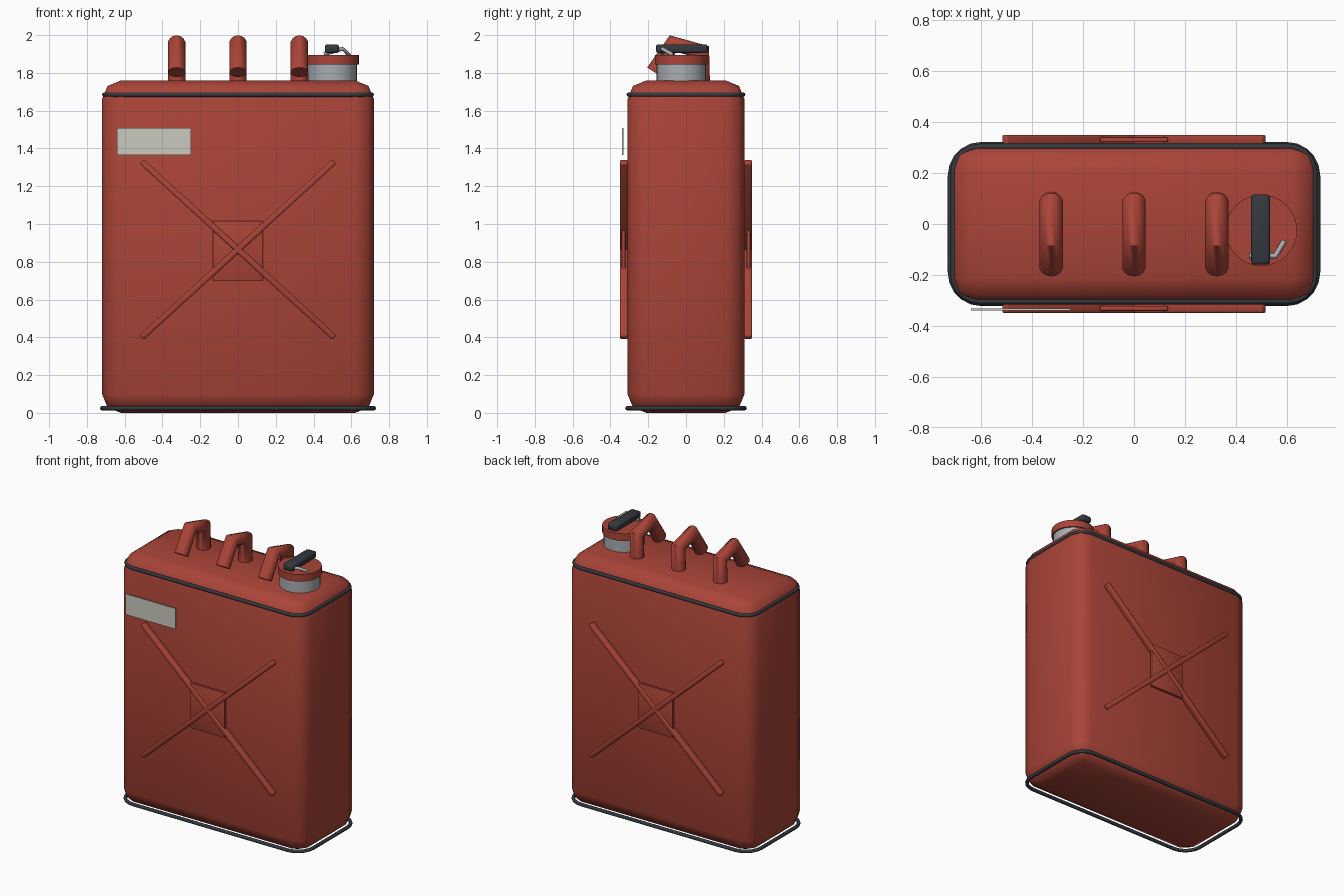
import bpy, bmesh, math
from mathutils import Vector, Matrix

if "Cube" in bpy.data.objects:
    bpy.data.objects.remove(bpy.data.objects["Cube"])


def material(name, rgb):
    m = bpy.data.materials.new(name)
    m.diffuse_color = (*rgb, 1)
    m.use_nodes = True
    m.node_tree.nodes["Principled BSDF"].inputs["Base Color"].default_value = m.diffuse_color
    return m


RED = material("red paint", (0.40, 0.058, 0.039))
DARK = material("dark rubber", (0.034, 0.041, 0.049))
STEEL = material("bare steel", (0.40, 0.42, 0.44))
LABEL = material("pale label", (0.60, 0.59, 0.52))


def finish(name, bm, mat, angle=55):
    """Turn a bmesh into a named object, smooth with sharp edges kept."""
    bmesh.ops.recalc_face_normals(bm, faces=bm.faces[:])
    me = bpy.data.meshes.new(name)
    bm.to_mesh(me)
    bm.free()
    me.materials.append(mat)
    for p in me.polygons:
        p.use_smooth = True
    me.set_sharp_from_angle(angle=math.radians(angle))
    ob = bpy.data.objects.new(name, me)
    bpy.context.collection.objects.link(ob)
    return ob


def box(name, centre, size, mat, bevel=0.0, segs=2, tilt=0.0):
    """Bevelled box, tilted about the y axis."""
    bm = bmesh.new()
    bmesh.ops.create_cube(bm, size=1)
    bmesh.ops.scale(bm, vec=size, verts=bm.verts[:])
    if bevel:
        bmesh.ops.bevel(bm, geom=bm.edges[:], offset=bevel, segments=segs,
                        profile=0.5, affect='EDGES')
    bmesh.ops.transform(bm, verts=bm.verts[:],
                        matrix=Matrix.Translation(centre) @ Matrix.Rotation(tilt, 4, 'Y'))
    return finish(name, bm, mat)


def cylinder(name, centre, radius, height, mat):
    bm = bmesh.new()
    bmesh.ops.create_cone(bm, cap_ends=True, segments=32, radius1=radius,
                          radius2=radius, depth=height)
    bmesh.ops.translate(bm, vec=centre, verts=bm.verts[:])
    return finish(name, bm, mat)


def tube(name, path, radius, mat, up, closed=False, sides=14):
    """Sweep a circle along a path; 'up' fixes the ring orientation."""
    bm = bmesh.new()
    pts, up = [Vector(p) for p in path], Vector(up)
    n, rings = len(pts), []
    for i, p in enumerate(pts):
        before = pts[i - 1] if closed or i else None
        after = pts[(i + 1) % n] if closed or i < n - 1 else None
        t = Vector()
        if before is not None:
            t += (p - before).normalized()
        if after is not None:
            t += (after - p).normalized()
        t.normalize()
        side = t.cross(up).normalized()
        top = side.cross(t)
        rings.append([bm.verts.new(p + radius * (math.cos(a) * side + math.sin(a) * top))
                      for a in (2 * math.pi * k / sides for k in range(sides))])
    for i in range(n if closed else n - 1):
        a, b = rings[i], rings[(i + 1) % n]
        for k in range(sides):
            j = (k + 1) % sides
            bm.faces.new((a[k], a[j], b[j], b[k]))
    if not closed:
        bm.faces.new(rings[0])
        bm.faces.new(rings[-1])
    return finish(name, bm, mat, 65)


def rounded_loop(hx, hy, r, z, segs=5):
    """Rounded rectangle path."""
    pts = []
    for q, (sx, sy) in enumerate(((1, 1), (-1, 1), (-1, -1), (1, -1))):
        for k in range(segs + 1):
            a = math.pi / 2 * (q + k / segs)
            pts.append((sx * (hx - r) + r * math.cos(a), sy * (hy - r) + r * math.sin(a), z))
    return pts


# Can body
box("can_body", (0, 0, 0.88), (1.44, 0.62, 1.76), RED, bevel=0.1, segs=2)

# Seams around the top and bottom
tube("top_seam", rounded_loop(0.708, 0.303, 0.10, 1.685), 0.012, DARK, (0, 0, 1), True, 8)
tube("bottom_seam", rounded_loop(0.719, 0.31, 0.12, 0.025), 0.012, DARK, (0, 0, 1), True, 8)

# Crossed ribs and centre plate on front and back
for face, s in (("front", -1), ("back", 1)):
    for way, tilt in (("rising", -1), ("falling", 1)):
        box(f"{face}_rib_{way}", (0, s * 0.329, 0.865), (1.38, 0.042, 0.032), RED,
            bevel=0.008, tilt=tilt * math.radians(42.4))
    box(f"{face}_centre_plate", (0, s * 0.331, 0.858), (0.265, 0.019, 0.316), RED, bevel=0.004)

# Label plate
box("label_plate", (-0.445, -0.336, 1.437), (0.39, 0.008, 0.145), LABEL)

# Three bent carrying handles
for name, x in (("left", -0.325), ("middle", 0), ("right", 0.325)):
    tube(f"{name}_handle", [(x, 0.08, 1.74), (x, 0.084, 1.913), (x, -0.069, 1.955),
                            (x, -0.166, 1.803)], 0.047, RED, (1, 0, 0))

# Spout, cap, lever and wire latch
cylinder("spout_neck", (0.5, -0.025, 1.79), 0.13, 0.12, STEEL)
cylinder("spout_cap", (0.5, -0.025, 1.87), 0.14, 0.05, RED)
box("cap_lever", (0.497, -0.022, 1.928), (0.075, 0.275, 0.046), DARK, bevel=0.012)
tube("latch_wire", [(0.455, -0.125, 1.9), (0.555, -0.125, 1.928), (0.588, -0.07, 1.895)],
     0.011, STEEL, (0, 0, 1), sides=8)
